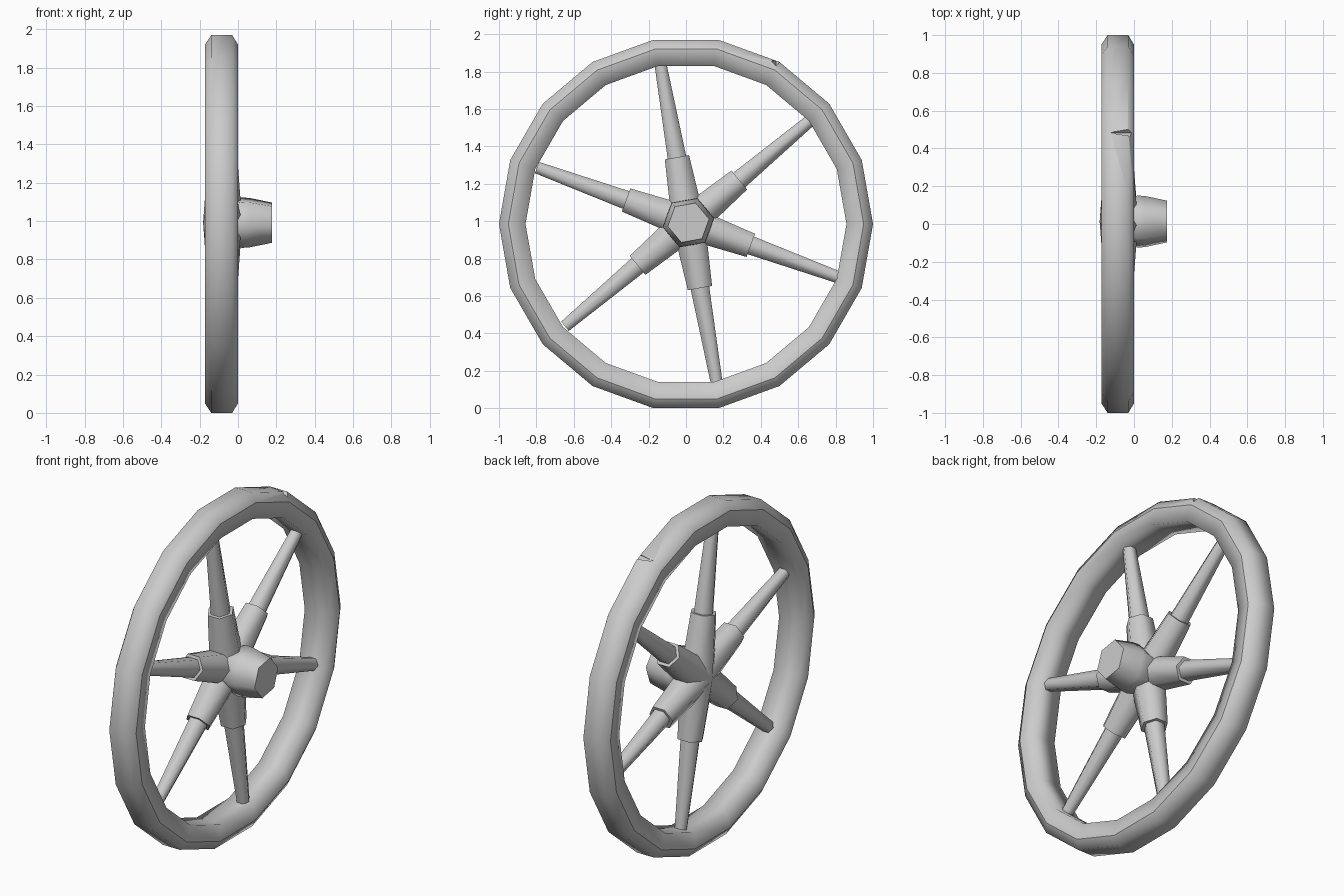
import bpy, bmesh
from math import sin, cos, pi, radians
from mathutils import Matrix, Vector

cube = bpy.data.objects.get("Cube")
if cube:
    bpy.data.objects.remove(cube, do_unlink=True)

RIM_Z = 0.985                            # wheel axle height
HUB = Vector((-0.08, 0.013, 0.992))      # where the spokes cross

grey = bpy.data.materials.new("plain grey")
grey.use_nodes = True
colour = (0.6, 0.6, 0.6, 1)
grey.diffuse_color = colour
grey.node_tree.nodes["Principled BSDF"].inputs["Base Color"].default_value = colour


def finish(bm, name):
    bmesh.ops.recalc_face_normals(bm, faces=bm.faces)
    mesh = bpy.data.meshes.new(name)
    bm.to_mesh(mesh)
    bm.free()
    mesh.materials.append(grey)
    obj = bpy.data.objects.new(name, mesh)
    bpy.context.collection.objects.link(obj)
    return obj


def lathe(name, profile, sides, centre, turn=0, closed=False):
    """Spin (x, radius) points around the x axis; smooth sides, flat caps."""
    bm = bmesh.new()
    rings = []
    for x, r in profile:
        angles = [turn + 2 * pi * i / sides for i in range(sides)]
        rings.append([bm.verts.new(centre + Vector((x, r * cos(a), r * sin(a)))) for a in angles])
    pairs = list(zip(rings, rings[1:]))
    if closed:
        pairs.append((rings[-1], rings[0]))
    for a, b in pairs:
        for i in range(sides):
            j = (i + 1) % sides
            bm.faces.new((a[i], a[j], b[j], b[i])).smooth = True
    if not closed:
        for ring in (rings[0], rings[-1]):
            cap = bm.faces.new(ring)
            for e in cap.edges:
                e.smooth = False
    return bm


# Rim: chamfered band, with a crisp line where the chamfer meets each side
side_r = 0.95
section = [(0, side_r), (-0.03, 1), (-0.14, 1), (-0.172, side_r),
           (-0.165, 0.858), (-0.007, 0.858)]
rim_centre = Vector((0, 0, RIM_Z))
bm = lathe("rim", section, 18, rim_centre, closed=True)
for e in bm.edges:
    radii = [(v.co - rim_centre).yz.length for v in e.verts]
    if all(abs(r - side_r) < 0.001 for r in radii):
        e.smooth = False
rim = finish(bm, "rim")

# Small chip cut in the rim's outer edge
bm = bmesh.new()
a = radians(61)
spot = Matrix.Translation((-0.05, 0.995 * cos(a), RIM_Z + 0.995 * sin(a)))
bmesh.ops.create_cone(bm, cap_ends=True, segments=4, radius1=0.035, radius2=0.002, depth=0.15,
                      matrix=spot @ Matrix.Rotation(-pi / 2, 4, "Y"))
cutter = finish(bm, "chip_cutter")
cutter.hide_render = True
chip = rim.modifiers.new("chip", "BOOLEAN")
chip.operation = "DIFFERENCE"
chip.object = cutter
bpy.context.view_layer.objects.active = rim
bpy.ops.object.modifier_apply(modifier=chip.name)
bpy.data.objects.remove(cutter, do_unlink=True)

# Hub: six-sided nose swelling out of the spoke crossing
nose = [(0, 0.11), (0.10, 0.14), (0.14, 0.137), (0.256, 0.112)]
finish(lathe("hub", nose, 6, HUB, radians(10)), "hub")

# Spokes: six tapered rods, each held in a thicker hexagonal collar
for i in range(6):
    aim = Matrix.Translation(HUB) @ Matrix.Rotation(radians(40 + 60 * i), 4, "X") \
        @ Matrix.Rotation(pi / 2, 4, "Z")
    for part, profile in (("collar", [(0, 0.102), (0.355, 0.076)]),
                          ("spoke", [(0.3, 0.06), (0.862, 0.037)])):
        bm = lathe(part, profile, 6, Vector())
        bmesh.ops.transform(bm, matrix=aim, verts=bm.verts)
        finish(bm, f"{part}_{i + 1}")
